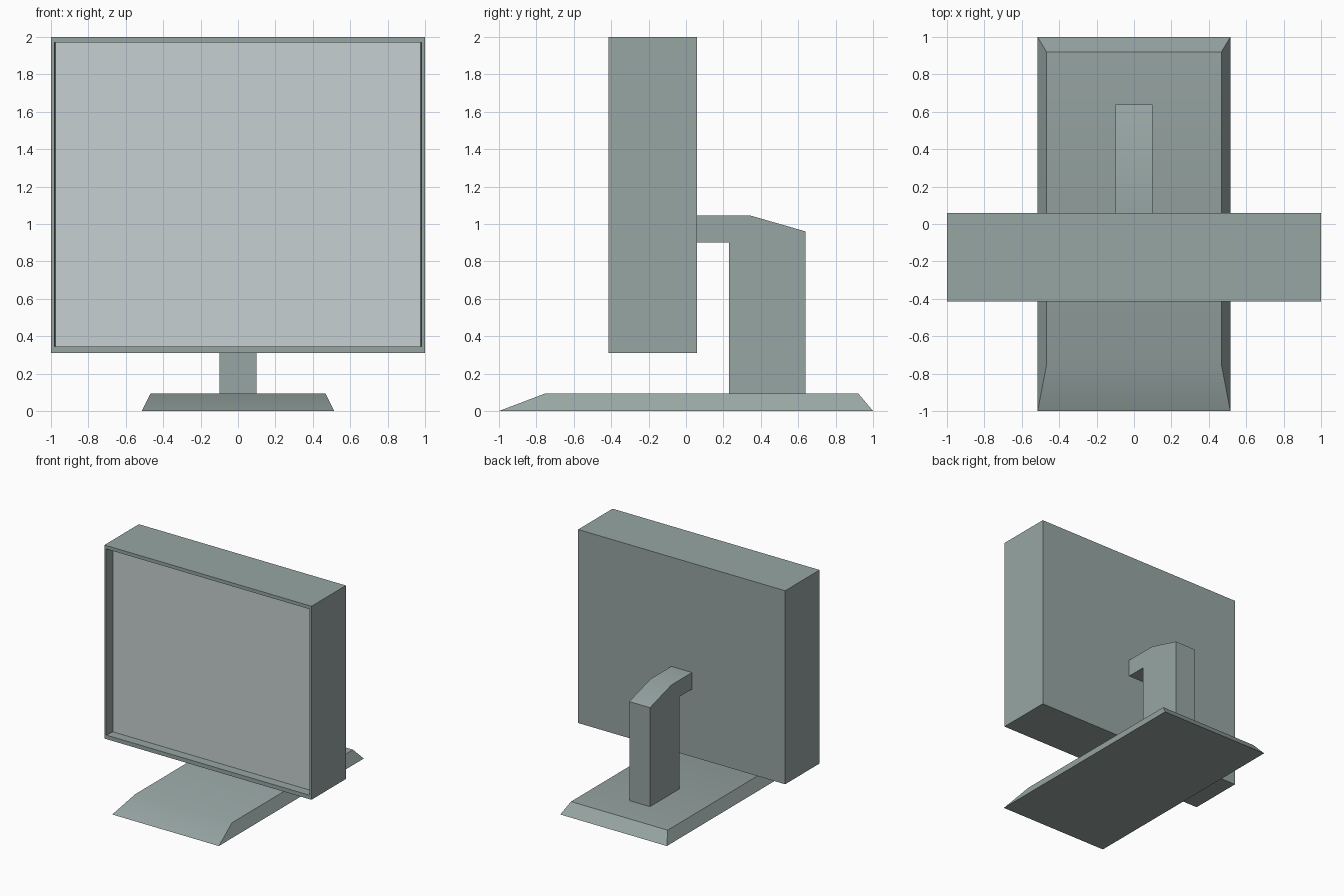
import bpy
import bmesh
import math

cube = bpy.data.objects.get("Cube")
if cube:
    bpy.data.objects.remove(cube, do_unlink=True)


def make_material(name, rgb):
    mat = bpy.data.materials.new(name)
    mat.use_nodes = True
    mat.diffuse_color = (*rgb, 1)
    mat.node_tree.nodes["Principled BSDF"].inputs["Base Color"].default_value = (*rgb, 1)
    return mat


casing_grey = make_material("casing grey green", (0.31, 0.38, 0.37))
screen_grey = make_material("screen pale grey", (0.57, 0.63, 0.635))


def finish(name, bm, *materials):
    bmesh.ops.recalc_face_normals(bm, faces=bm.faces)
    mesh = bpy.data.meshes.new(name)
    bm.to_mesh(mesh)
    bm.free()
    for mat in materials:
        mesh.materials.append(mat)
    obj = bpy.data.objects.new(name, mesh)
    bpy.context.collection.objects.link(obj)
    bpy.ops.object.select_all(action='DESELECT')
    obj.select_set(True)
    bpy.context.view_layer.objects.active = obj
    bpy.ops.object.shade_smooth_by_angle(angle=math.radians(30))
    return obj


def box(bm, x, y0, y1, z0, z1):
    """Box symmetric in x, between the given y and z limits."""
    for v in bmesh.ops.create_cube(bm, size=2)["verts"]:
        v.co = (x * v.co.x, y1 if v.co.y > 0 else y0, z1 if v.co.z > 0 else z0)


# Monitor casing with a thin bezel and a recessed screen
bm = bmesh.new()
box(bm, 1.0, -0.415, 0.06, 0.31, 2.0)
bm.normal_update()
screen = min(bm.faces, key=lambda f: f.calc_center_median().y)
bmesh.ops.inset_individual(bm, faces=[screen], thickness=0.025)
for v in screen.verts:
    v.co.z = 1.97 if v.co.z > 1 else 0.345
bmesh.ops.inset_individual(bm, faces=[screen], thickness=0.001)
for v in screen.verts:
    v.co = (math.copysign(0.975, v.co.x), -0.335, 1.97 if v.co.z > 1 else 0.345)
screen.material_index = 1
finish("monitor_casing", bm, casing_grey, screen_grey)

# Stand arm: side profile (y, z) extruded across x
profile = [(0.06, 0.90), (0.23, 0.90), (0.23, 0.095), (0.64, 0.095),
           (0.64, 0.96), (0.345, 1.045), (0.06, 1.045)]
bm = bmesh.new()
side = bm.faces.new([bm.verts.new((-0.10, y, z)) for y, z in profile])
result = bmesh.ops.extrude_face_region(bm, geom=[side], use_keep_orig=True)
for v in result["geom"]:
    if isinstance(v, bmesh.types.BMVert):
        v.co.x = 0.10
finish("stand_arm", bm, casing_grey)

# Base plate with sloping edges, long slope at the front
bm = bmesh.new()
box(bm, 0.515, -1.0, 1.0, 0.0, 0.095)
for v in bm.verts:
    if v.co.z > 0.05:
        v.co.x = math.copysign(0.467, v.co.x)
        v.co.y = 0.92 if v.co.y > 0 else -0.75
finish("base_plate", bm, casing_grey)
